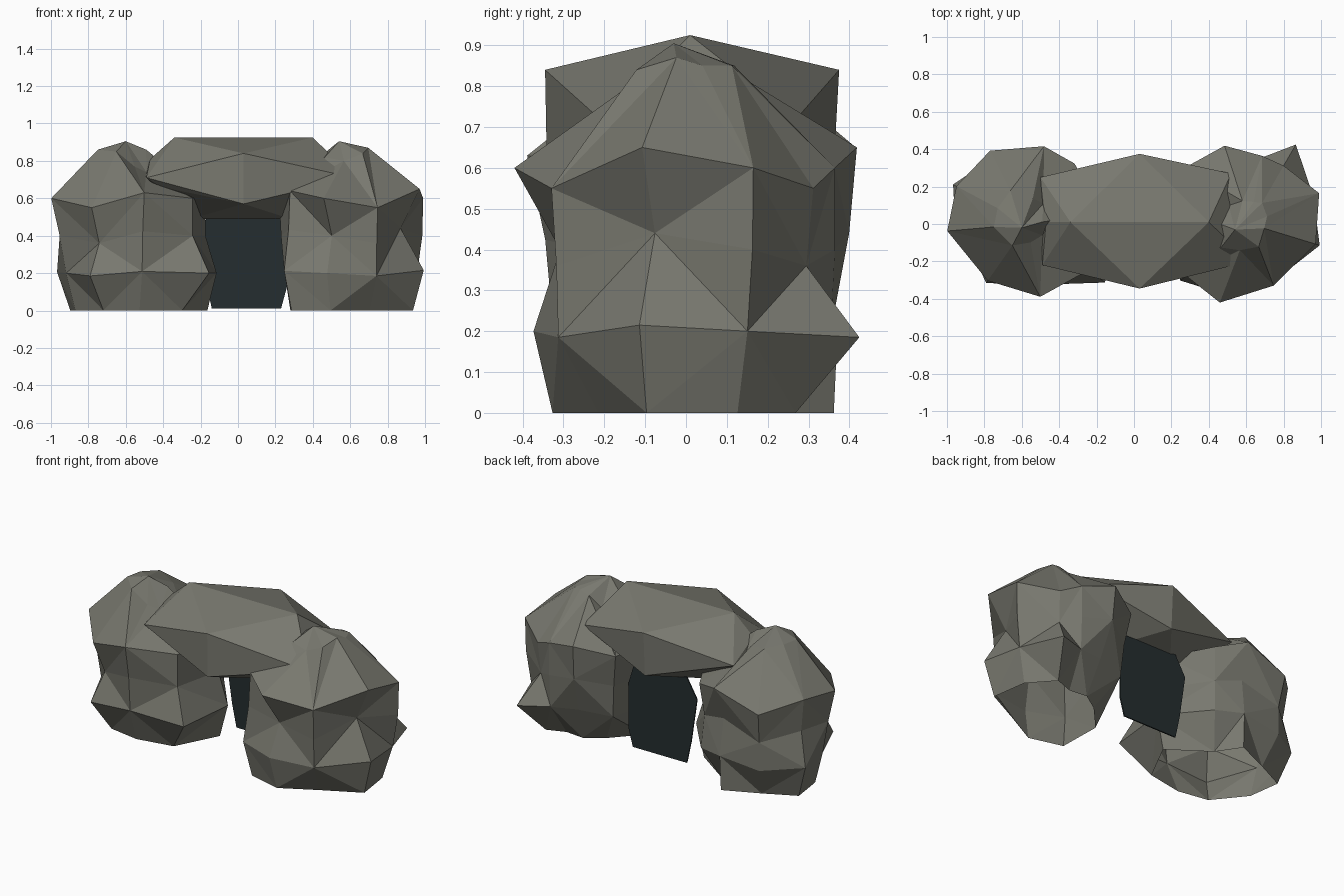
import bpy, bmesh, math

if "Cube" in bpy.data.objects:
    bpy.data.objects.remove(bpy.data.objects["Cube"])


def material(name, rgb):
    m = bpy.data.materials.new(name)
    m.diffuse_color = (*rgb, 1)
    m.use_nodes = True
    m.node_tree.nodes["Principled BSDF"].inputs["Base Color"].default_value = m.diffuse_color
    return m


def finish(name, bm, mat):
    bmesh.ops.recalc_face_normals(bm, faces=bm.faces)
    me = bpy.data.meshes.new(name)
    bm.to_mesh(me)
    bm.free()
    me.materials.append(mat)
    ob = bpy.data.objects.new(name, me)
    bpy.context.collection.objects.link(ob)
    return ob


def boulder(name, cx, angles, bumps, rings, crown_r, crown_z, apex, mat):
    """Open-bottomed loft of uneven rings around x=cx; bumps shift each column."""
    bm = bmesh.new()
    n = len(angles)

    def ring(radii, heights):
        return [bm.verts.new((cx + r * math.cos(math.radians(a)),
                              r * math.sin(math.radians(a)), z))
                for a, r, z in zip(angles, radii, heights)]

    loops = [ring(radii, [z + k * b for b in bumps]) for z, k, radii in rings]
    loops.append(ring(crown_r, crown_z))
    for i, (lo, hi) in enumerate(zip(loops, loops[1:])):
        for j in range(n):
            k = (j + 1) % n
            a, b, c, d = lo[j], lo[k], hi[k], hi[j]
            if (i + j) % 2:
                bm.faces.new((a, b, c))
                bm.faces.new((a, c, d))
            else:
                bm.faces.new((a, b, d))
                bm.faces.new((b, c, d))
    tip = bm.verts.new(apex)
    for j in range(n):
        bm.faces.new((loops[-1][j], loops[-1][(j + 1) % n], tip))
    return finish(name, bm, mat)


stone = material("grey stone", (0.19, 0.19, 0.16))
dark = material("dark cave interior", (0.018, 0.027, 0.029))

# Left boulder: rings are (height, bump strength, radii)
boulder("left_boulder", -0.57,
        (185, 235, 280, 323, 368, 52, 78, 117, 152),
        (0, -.05, .03, 0, 0, 0, .05, -.05, .02),
        ((0, 0, (.30, .26, .25, .34, .41, .28, .37, .30, .37)),
         (.20, .3, (.35, .385, .33, .52, .46, .40, .38, .40, .45)),
         (.40, .8, (.385, .30, .35, .41, .40, .38, .35, .40, .40)),
         (.60, 1, (.43, .37, .395, .41, .40, .41, .425, .44, .43))),
        (.18, .14, .10, .10, .08, .14, .14, .20, .18),
        (.86, .85, .77, .74, .86, .75, .82, .85, .86),
        (-0.6, -0.02, 0.905), stone)

# Right boulder
boulder("right_boulder", 0.62,
        (219, 249, 291, 343, 24, 60, 80, 108, 139, 180),
        (.04, 0, -.05, .05, 0, -.05, 0, .05, 0, 0),
        ((0, 0, (.43, .35, .23, .33, .31, .31, .23, .25, .25, .34)),
         (.20, .3, (.48, .40, .335, .39, .37, .49, .36, .34, .40, .37)),
         (.40, .8, (.45, .33, .34, .26, .40, .34, .37, .42, .42, .39)),
         (.60, 1, (.44, .45, .353, .367, .405, .36, .37, .44, .46, .40))),
        (.20, .15, .13, .08, .10, .13, .12, .13, .15, .16),
        (.82, .80, .84, .87, .85, .85, .85, .83, .76, .84),
        (0.54, -0.03, 0.905), stone)

# Lintel slab bridging the two boulders
bm = bmesh.new()
for co in ((-.34, .01, .925), (.40, .01, .925),
           (.03, -.345, .84), (.03, .375, .84), (.03, -.34, .57), (.03, .36, .57),
           (-.49, -.22, .71), (-.5, .25, .73), (.62, -.20, .71), (.52, .27, .72),
           (-.47, .01, .81), (-.41, -.2, .66), (-.25, .01, .49), (.28, .01, .49)):
    bm.verts.new(co)
bmesh.ops.convex_hull(bm, input=bm.verts)
finish("lintel_slab", bm, stone)

# Dark panel closing the opening
bm = bmesh.new()
face = bm.faces.new([bm.verts.new((x, .185, z)) for x, z in (
    (-.14, .01), (.23, .01), (.26, .12), (.26, .40), (.22, .53), (-.14, .54),
    (-.21, .42), (-.17, .15))])
ext = bmesh.ops.extrude_face_region(bm, geom=[face])
bmesh.ops.translate(bm, vec=(0, .008, 0),
                    verts=[v for v in ext["geom"] if isinstance(v, bmesh.types.BMVert)])
finish("cave_back_panel", bm, dark)
